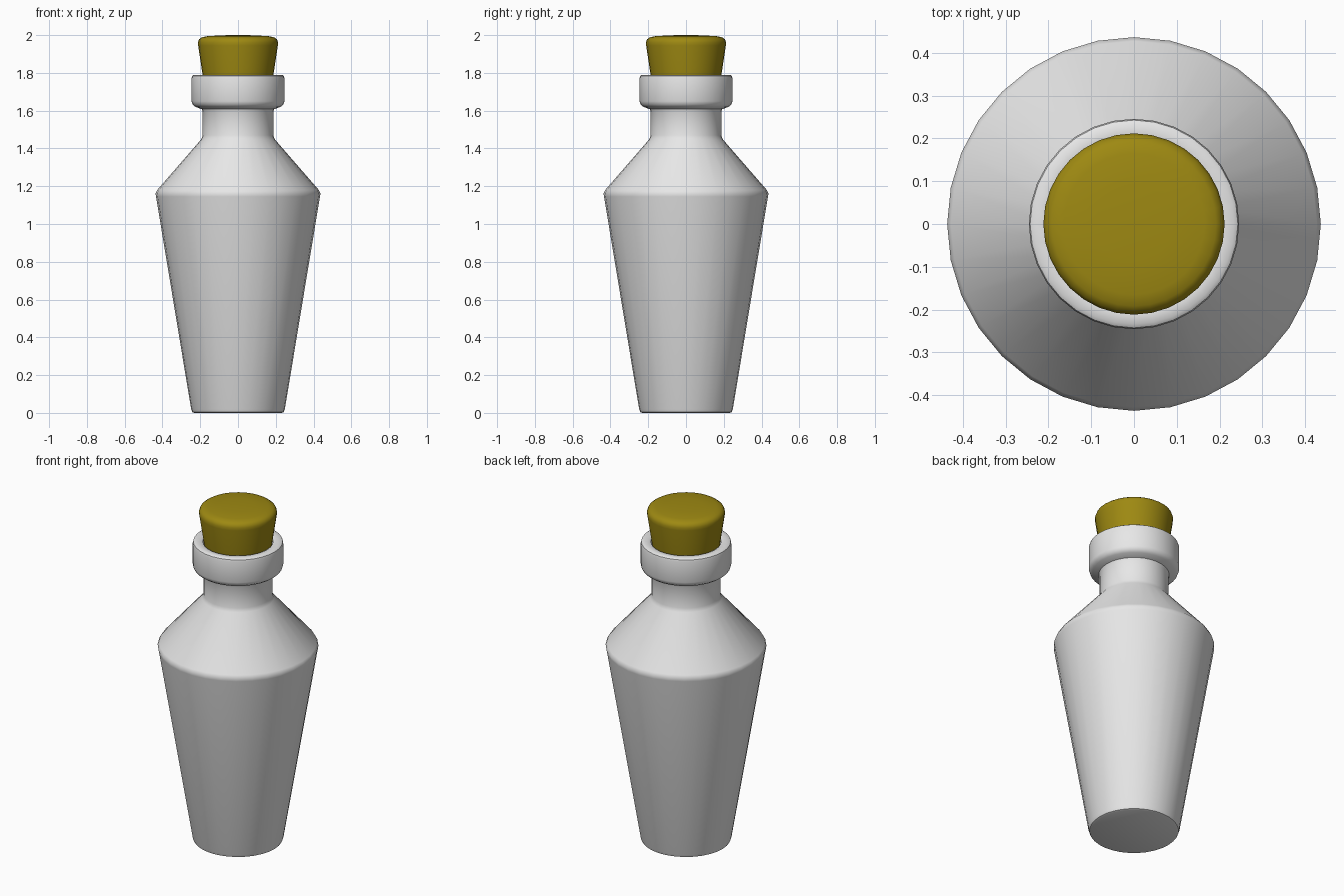
import bpy, math

if "Cube" in bpy.data.objects:
    bpy.data.objects.remove(bpy.data.objects["Cube"])


def material(name, rgb):
    m = bpy.data.materials.new(name)
    m.diffuse_color = (*rgb, 1)
    m.use_nodes = True
    m.node_tree.nodes["Principled BSDF"].inputs["Base Color"].default_value = m.diffuse_color
    return m


def lathe(name, profile, mat, sides=32, angle=40):
    """Revolve (radius, z) points around z; radius 0 makes a pole."""
    verts, rings, faces = [], [], []
    for r, z in profile:
        n = 1 if r == 0 else sides
        rings.append([len(verts) + i % n for i in range(sides)])
        verts += [(r * math.cos(math.tau * i / sides),
                   r * math.sin(math.tau * i / sides), z) for i in range(n)]
    for a, b in zip(rings, rings[1:]):
        for i in range(sides):
            j = (i + 1) % sides
            faces.append(list(dict.fromkeys((a[i], a[j], b[j], b[i]))))
    me = bpy.data.meshes.new(name)
    me.from_pydata(verts, [], faces)
    me.materials.append(mat)
    ob = bpy.data.objects.new(name, me)
    bpy.context.collection.objects.link(ob)
    bpy.ops.object.select_all(action='DESELECT')
    ob.select_set(True)
    bpy.context.view_layer.objects.active = ob
    bpy.ops.object.shade_smooth_by_angle(angle=math.radians(angle))
    return ob


glass = material("pale_grey_glass", (0.8, 0.8, 0.8))
cork = material("olive_cork", (0.34, 0.25, 0.006))

# Bottle: tapered body, sloping shoulder, neck, thick lip and hidden bore
lathe("bottle", [
    (0, 0), (0.232, 0), (0.242, 0.004), (0.248, 0.02),
    (0.434, 1.145), (0.437, 1.162), (0.428, 1.18),
    (0.195, 1.448), (0.187, 1.47), (0.187, 1.595), (0.192, 1.608),
    (0.225, 1.62), (0.24, 1.632), (0.246, 1.65),
    (0.246, 1.772), (0.243, 1.784), (0.234, 1.79),
    (0.2, 1.79), (0.191, 1.784), (0.187, 1.77),
    (0.165, 1.6), (0, 1.6)], glass)

# Cork stopper: flares upward, with a rounded and slightly domed top
lathe("cork_stopper", [
    (0, 1.61), (0.16, 1.61), (0.186, 1.78), (0.211, 1.945),
    (0.212, 1.962), (0.206, 1.978), (0.192, 1.988), (0.165, 1.994),
    (0.09, 1.999), (0, 2.0)], cork, angle=50)
